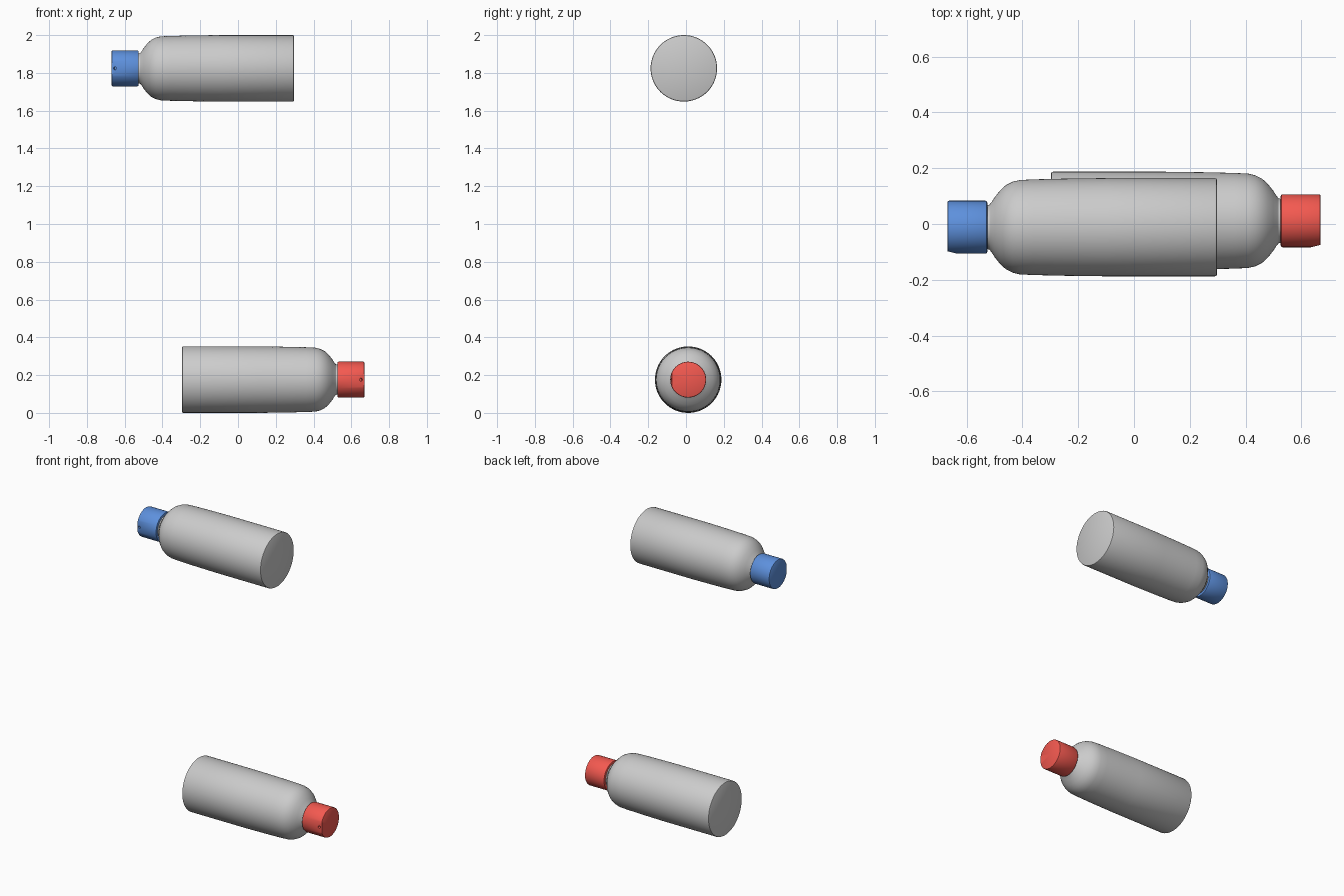
import bpy, bmesh, math
from mathutils import Vector

if "Cube" in bpy.data.objects:
    bpy.data.objects.remove(bpy.data.objects["Cube"])

BASE, TIP, SEG = -0.297, 0.669, 64


def lathe(name, profile):
    """Spin a closed (radius, height) profile round z, poles at both ends."""
    bm = bmesh.new()
    rings = []
    for r, z in profile:
        if r == 0:
            rings.append([bm.verts.new((0, 0, z))] * SEG)
        else:
            rings.append([bm.verts.new((r * math.cos(2 * math.pi * i / SEG),
                                        r * math.sin(2 * math.pi * i / SEG), z))
                          for i in range(SEG)])
    for a, b in zip(rings, rings[1:]):
        for i in range(SEG):
            j = (i + 1) % SEG
            bm.faces.new(list(dict.fromkeys((a[i], a[j], b[j], b[i]))))
    bmesh.ops.recalc_face_normals(bm, faces=bm.faces)
    mesh = bpy.data.meshes.new(name)
    bm.to_mesh(mesh)
    bm.free()
    obj = bpy.data.objects.new(name, mesh)
    bpy.context.collection.objects.link(obj)
    return obj


def select(obj):
    bpy.ops.object.select_all(action='DESELECT')
    obj.select_set(True)
    bpy.context.view_layer.objects.active = obj


def carve(obj, cutter):
    cutter.hide_render = True
    bpy.context.view_layer.update()
    select(obj)
    mod = obj.modifiers.new("cut", 'BOOLEAN')
    mod.operation, mod.solver, mod.object = 'DIFFERENCE', 'EXACT', cutter
    bpy.ops.object.modifier_apply(modifier=mod.name)
    bpy.data.objects.remove(cutter)


def bottle(prefix, colour, centre, turn):
    # Body with slight taper, rounded shoulder and neck
    body = lathe(prefix + "_bottle_body", [
        (0, BASE), (0.170, BASE), (0.174, BASE + 0.002), (0.176, BASE + 0.007),
        (0.176, 0.10), (0.174, 0.25), (0.1715, 0.36), (0.169, 0.41),
        (0.163, 0.435), (0.151, 0.459), (0.132, 0.480), (0.108, 0.499),
        (0.088, 0.512), (0.081, 0.518), (0.079, 0.524), (0.079, 0.54), (0, 0.54)])
    # Cap with rounded rims
    cap = lathe(prefix + "_cap", [
        (0, 0.526), (0.088, 0.526), (0.093, 0.528), (0.095, 0.533),
        (0.095, TIP - 0.006), (0.0935, TIP - 0.002), (0.090, TIP), (0, TIP)])
    # Sloped flat on the cap front, with a small spout hole
    n = Vector((0, -0.035, 0.009)).normalized()
    rot = n.to_track_quat('Z', 'Y').to_euler()
    bpy.ops.mesh.primitive_cube_add(
        size=0.1, location=Vector((0, -0.0905, TIP - 0.0175)) + n * 0.05, rotation=rot)
    carve(cap, bpy.context.object)
    bpy.ops.mesh.primitive_cylinder_add(
        vertices=20, radius=0.008, depth=0.04,
        location=(0, -0.0905, TIP - 0.0175), rotation=rot)
    carve(cap, bpy.context.object)

    mat = bpy.data.materials.new(prefix + "_cap_colour")
    mat.diffuse_color = colour
    mat.use_nodes = True
    mat.node_tree.nodes["Principled BSDF"].inputs["Base Color"].default_value = mat.diffuse_color
    cap.data.materials.clear()
    cap.data.materials.append(mat)
    for obj in (body, cap):
        obj.location = centre
        obj.rotation_euler = (0, turn, 0)
        select(obj)
        bpy.ops.object.shade_smooth_by_angle(angle=math.radians(30))


bottle("red", (0.9, 0.1, 0.08, 1), (0, 0.0115, 0.176), math.pi / 2)
bottle("blue", (0.11, 0.28, 0.72, 1), (0, -0.0115, 1.824), -math.pi / 2)
